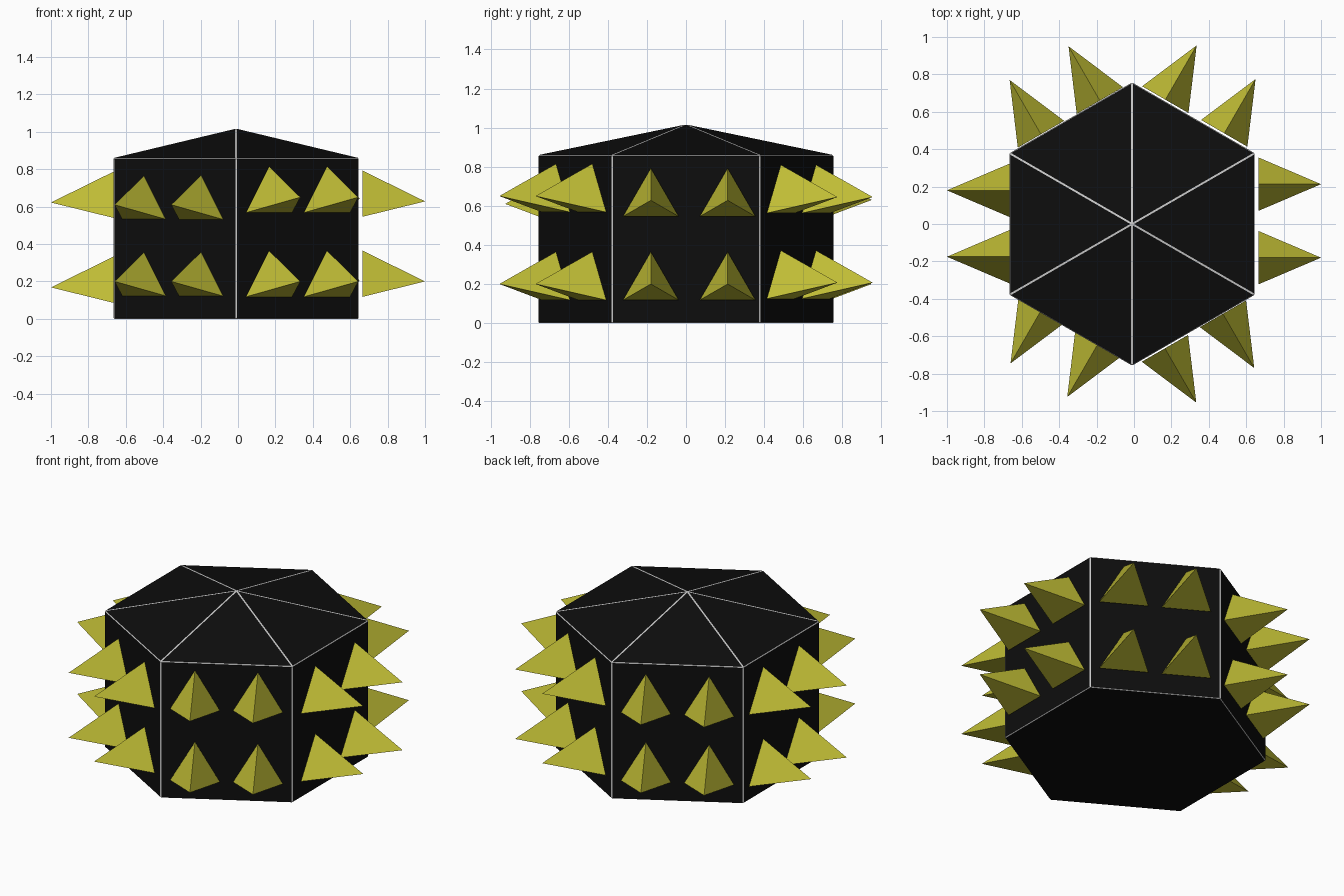
import bpy, bmesh
from math import radians, cos, sin, pi
from mathutils import Vector, Matrix

if "Cube" in bpy.data.objects:
    bpy.data.objects.remove(bpy.data.objects["Cube"])


def material(name, colour):
    m = bpy.data.materials.new(name)
    m.diffuse_color = (*colour, 1)
    m.use_nodes = True
    m.node_tree.nodes["Principled BSDF"].inputs["Base Color"].default_value = m.diffuse_color
    return m


black = material("black", (0.004, 0.004, 0.004))
seam = material("seam", (0.7, 0.7, 0.7))
yellow = material("yellow", (0.52, 0.5, 0.035))


def add_object(name, bm, mats):
    bmesh.ops.recalc_face_normals(bm, faces=bm.faces)
    me = bpy.data.meshes.new(name)
    bm.to_mesh(me)
    bm.free()
    for m in mats:
        me.materials.append(m)
    ob = bpy.data.objects.new(name, me)
    bpy.context.collection.objects.link(ob)
    return ob


# Hexagonal body with a shallow pointed roof and pale seams along its edges
CX, R, WALL, PEAK = -0.01, 0.757, 0.86, 1.017
bm = bmesh.new()
ring = [(CX + R * cos(pi / 6 + i * pi / 3), R * sin(pi / 6 + i * pi / 3)) for i in range(6)]
low = [bm.verts.new((x, y, 0)) for x, y in ring]
high = [bm.verts.new((x, y, WALL)) for x, y in ring]
peak = bm.verts.new((CX, 0, PEAK))
bm.faces.new(low[::-1])
for i in range(6):
    j = (i + 1) % 6
    bm.faces.new((low[i], low[j], high[j], high[i]))
    bm.faces.new((high[i], high[j], peak))
bmesh.ops.recalc_face_normals(bm, faces=bm.faces)
bmesh.ops.bevel(bm, geom=list(bm.edges), offset=0.005, segments=1,
                affect='EDGES', material=1)
add_object("body", bm, [black, seam])

# Three-sided spikes: (side angle, two tip positions, heights of the two rows)
sides = [
    (0, [(1.0, -0.18), (1.0, 0.213)], (0.20, 0.628)),
    (60, [(0.335, 0.955), (0.65, 0.775)], (0.207, 0.645)),
    (120, [(-0.35, 0.95), (-0.665, 0.77)], (0.20, 0.63)),
    (180, [(-1.0, 0.18), (-1.0, -0.175)], (0.168, 0.622)),
    (240, [(-0.66, -0.745), (-0.357, -0.925)], (0.20, 0.61)),
    (300, [(0.333, -0.955), (0.643, -0.77)], (0.20, 0.65)),
]
LENGTH, RADIUS = 0.335, 0.165
for angle, tips, rows in sides:
    turn = Matrix.Rotation(radians(angle), 4, 'Z')
    for x, y in tips:
        for z in rows:
            bm = bmesh.new()
            base = [bm.verts.new((-LENGTH, RADIUS * sin(a), RADIUS * cos(a)))
                    for a in (0, 2 * pi / 3, 4 * pi / 3)]
            tip = bm.verts.new((0, 0, 0))
            bm.faces.new(base)
            for i in range(3):
                bm.faces.new((base[i], base[(i + 1) % 3], tip))
            bmesh.ops.transform(bm, matrix=Matrix.Translation(Vector((x, y, z))) @ turn,
                                verts=bm.verts)
            add_object("spike", bm, [yellow])
